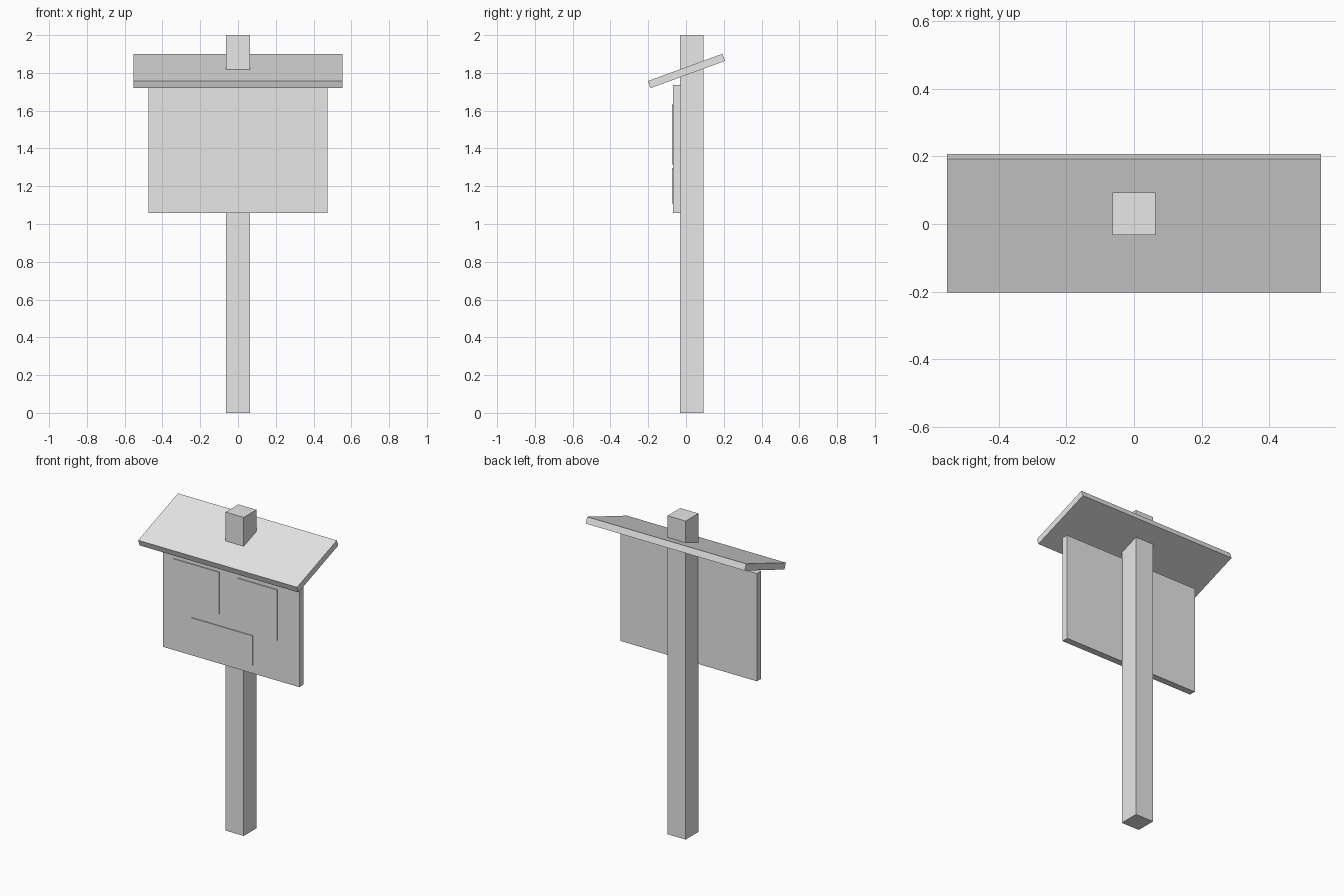
import bpy
import math

cube = bpy.data.objects.get("Cube")
if cube:
    bpy.data.objects.remove(cube, do_unlink=True)

# Single plain colour
grey = bpy.data.materials.new("light_grey")
grey.use_nodes = True
colour = (0.8, 0.8, 0.8, 1)
grey.diffuse_color = colour
grey.node_tree.nodes["Principled BSDF"].inputs["Base Color"].default_value = colour


def box(name, x, y, z, tilt=0):
    """Box from (min, max) ranges per axis, tilted about x through its centre."""
    ranges = (x, y, z)
    bpy.ops.mesh.primitive_cube_add(size=1, location=[(a + b) / 2 for a, b in ranges])
    obj = bpy.context.object
    obj.name = name
    obj.scale = [b - a for a, b in ranges]
    bpy.ops.object.transform_apply(location=False, rotation=False, scale=True)
    obj.rotation_euler.x = tilt
    obj.data.materials.append(grey)
    return obj


# Upright post and the panel fixed to its front
box("post", (-0.063, 0.063), (-0.033, 0.093), (0, 2))
box("board", (-0.474, 0.474), (-0.069, -0.027), (1.058, 1.735))

# Slanted roof plank, higher at the back
box("roof", (-0.552, 0.552), (-0.208, 0.212), (1.79, 1.83), math.radians(20))

# Thin notices on the front of the panel
notices = {
    "left_notice": ((-0.397, -0.08), (1.37, 1.633)),
    "right_notice": ((0.049, 0.324), (1.314, 1.63)),
    "lower_notice": ((-0.272, 0.153), (1.108, 1.296)),
}
for name, (x, z) in notices.items():
    box(name, x, (-0.075, -0.068), z)
